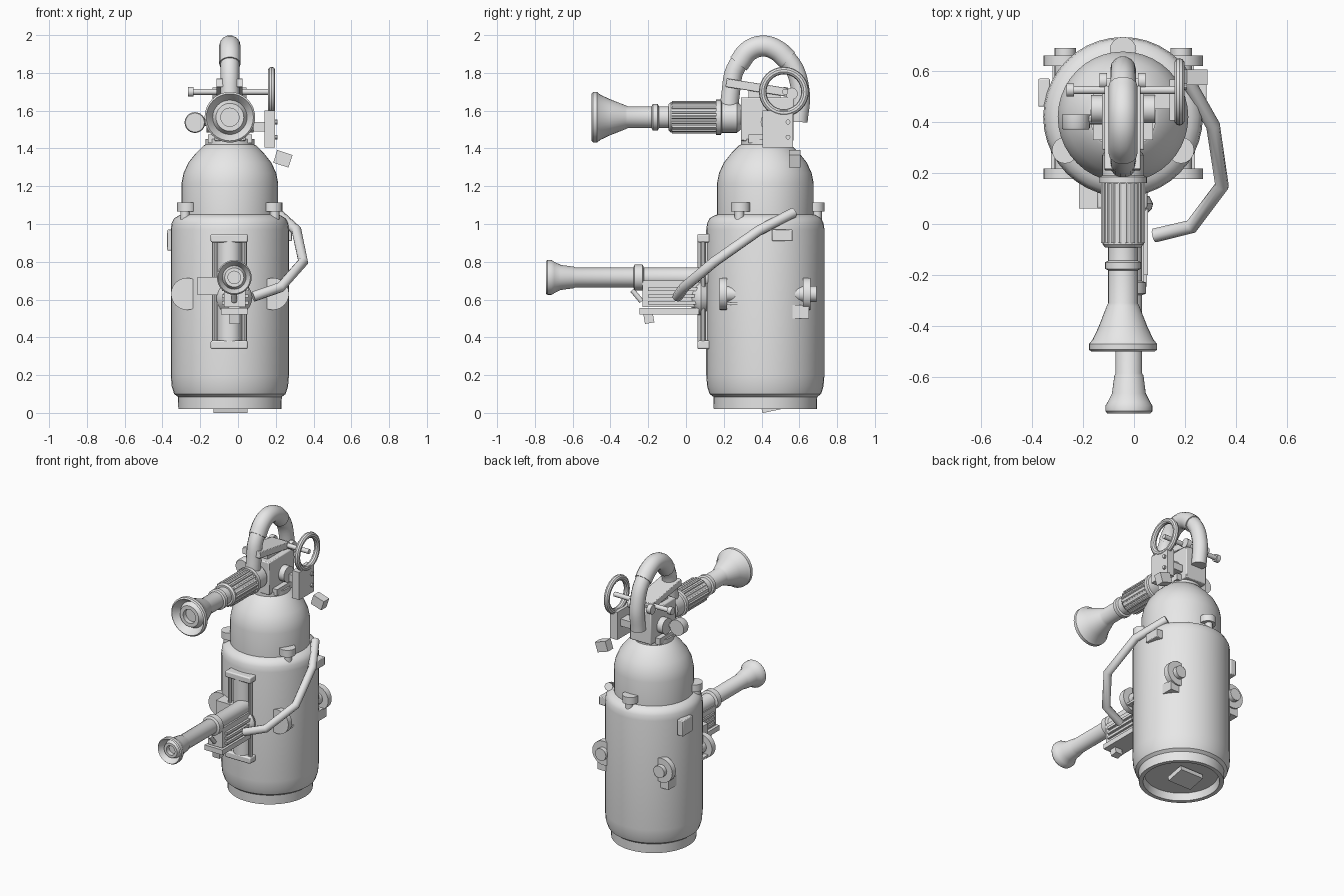
import bpy, bmesh, math
from mathutils import Vector, Matrix

if "Cube" in bpy.data.objects:
    bpy.data.objects.remove(bpy.data.objects["Cube"])

CX, CY = -0.043, 0.42          # tank axis
GREY = bpy.data.materials.new("light grey")
GREY.diffuse_color = (0.8, 0.8, 0.8, 1)
GREY.use_nodes = True
GREY.node_tree.nodes["Principled BSDF"].inputs["Base Color"].default_value = GREY.diffuse_color


def finish(name, bm, bevel=0.0):
    bmesh.ops.recalc_face_normals(bm, faces=bm.faces)
    me = bpy.data.meshes.new(name)
    bm.to_mesh(me)
    bm.free()
    me.materials.append(GREY)
    ob = bpy.data.objects.new(name, me)
    bpy.context.collection.objects.link(ob)
    bpy.ops.object.select_all(action='DESELECT')
    bpy.context.view_layer.objects.active = ob
    ob.select_set(True)
    bpy.ops.object.shade_smooth_by_angle(angle=math.radians(32))
    if bevel:
        m = ob.modifiers.new("bevel", 'BEVEL')
        m.width, m.segments = bevel, 2
    return ob


def lathe(name, profile, origin, axis='Z', n=32):
    """Revolve (radius, height) points about an axis through origin."""
    bm = bmesh.new()
    vs = [bm.verts.new((r, 0, h)) for r, h in profile]
    es = [bm.edges.new(p) for p in zip(vs, vs[1:])]
    bmesh.ops.spin(bm, geom=vs + es, cent=(0, 0, 0), axis=(0, 0, 1),
                   angle=math.tau, steps=n, use_merge=False)
    bmesh.ops.remove_doubles(bm, verts=bm.verts, dist=1e-5)
    q = Vector((0, 0, 1)).rotation_difference(Vector(
        {'X': (1, 0, 0), 'Y': (0, 1, 0), 'Z': (0, 0, 1)}[axis]))
    bm.transform(Matrix.Translation(origin) @ q.to_matrix().to_4x4())
    return finish(name, bm)


def cyl(name, r, a, b, n=24):
    """Capped cylinder from a to b."""
    a, b = Vector(a), Vector(b)
    bm = bmesh.new()
    bmesh.ops.create_cone(bm, cap_ends=True, segments=n, radius1=r, radius2=r,
                          depth=(b - a).length)
    q = Vector((0, 0, 1)).rotation_difference(b - a)
    bm.transform(Matrix.Translation((a + b) / 2) @ q.to_matrix().to_4x4())
    return finish(name, bm)


def box(name, lo, hi, rot=(0, 'X'), bevel=0.0):
    lo, hi = Vector(lo), Vector(hi)
    bm = bmesh.new()
    bmesh.ops.create_cube(bm, size=1, matrix=Matrix.Diagonal((*(hi - lo), 1)))
    bm.transform(Matrix.Translation((lo + hi) / 2)
                 @ Matrix.Rotation(math.radians(rot[0]), 4, rot[1]))
    return finish(name, bm, bevel)


def tube(name, pts, r, smooth=False, res=3):
    cu = bpy.data.curves.new(name, 'CURVE')
    cu.dimensions, cu.bevel_depth, cu.bevel_resolution = '3D', r, res
    cu.use_fill_caps = True
    cu.resolution_u = 6
    sp = cu.splines.new('BEZIER' if smooth else 'POLY')
    if smooth:
        sp.bezier_points.add(len(pts) - 1)
        for p, c in zip(sp.bezier_points, pts):
            p.co = c
            p.handle_left_type = p.handle_right_type = 'AUTO'
    else:
        sp.points.add(len(pts) - 1)
        for p, c in zip(sp.points, pts):
            p.co = (*c, 1)
    cu.materials.append(GREY)
    ob = bpy.data.objects.new(name, cu)
    bpy.context.collection.objects.link(ob)
    return ob


def ring(name, R, r, origin, axis):
    pts = [(R + r * math.cos(t * math.tau / 10), r * math.sin(t * math.tau / 10))
           for t in range(11)]
    return lathe(name, pts, origin, axis)


# Tank: recessed foot, rounded body, shoulder, dome and neck
lathe("tank", [(0, .07), (.235, .07), (.245, .02), (.273, .02), (.275, .085), (.295, .10),
               (.308, .14), (.313, .20), (.313, .97), (.308, 1.005), (.295, 1.03), (.27, 1.045),
               (.256, 1.05), (.256, 1.215), (.245, 1.27), (.22, 1.325), (.18, 1.375), (.14, 1.415),
               (.13, 1.42), (.13, 1.45), (0, 1.45)], (CX, CY, 0), n=40)
box("foot_plate", (-.13, .40, .012), (.05, .53, .045), (12, 'X'))

# Shoulder lugs, three around the tank
for k in range(3):
    a = math.radians(90 + 120 * k)
    d = Vector((math.cos(a), math.sin(a), 0))
    p = Vector((CX, CY, 0)) + d * .262
    cyl("shoulder_lug", .052, p + Vector((0, 0, 1.065)), p + Vector((0, 0, 1.115)), 16)
    cyl("lug_stem", .025, p + d * .012 + Vector((0, 0, 1.0)), p + d * .012 + Vector((0, 0, 1.07)), 12)

# Side knobs: disc, stem and small shelf, two left and two right
for x in (-.27, .185):
    for y, y0, y1 in ((.197, .19, .31), (.64, .56, .69)):
        cyl("knob_disc", .085, (x, y - .02, .63), (x, y + .02, .63))
        cyl("knob_stem", .042, (x, y0, .63), (x, y1, .63), 16)
    box("knob_shelf", (x - .055, .18, .57), (x + .055, .31, .585))
    box("knob_foot", (x - .05, .55, .50), (x + .05, .65, .57))

# Small boxes on the tank sides
box("left_box", (-.375, .46, .86), (-.33, .57, .97), bevel=.005)
box("right_box", (.21, .455, .91), (.285, .565, .97), bevel=.005)

# Sight gauge on the front
cyl("sight_tube", .065, (-.045, .125, .36), (-.045, .125, .94))
for z in (.36, .925):
    box("sight_clamp", (-.145, .06, z - .022), (.052, .17, z + .022), bevel=.008)
for x in (-.125, .035):
    cyl("sight_rod", .013, (x, .09, .36), (x, .09, .94), 10)

# Valve head
box("valve_block", (-.125, .29, 1.44), (.04, .57, 1.67), bevel=.006)
box("valve_base", (-.16, .33, 1.43), (.075, .52, 1.475))
for s in (-1, 1):
    cyl("valve_port", .055, (CX, .45, 1.54), (CX + s * .125, .45, 1.54), 16)
box("trigger_bar", (-.115, .21, 1.70), (.025, .54, 1.745), (-9, 'X'), .004)
box("trigger_post", (-.09, .33, 1.66), (0, .50, 1.71))
cyl("valve_stem", .016, (-.26, .525, 1.70), (.19, .525, 1.70), 12)
cyl("stem_cap", .026, (-.265, .525, 1.70), (-.235, .525, 1.70), 12)
for x in (-.12, .03):
    cyl("stem_bracket", .032, (x - .015, .56, 1.69), (x + .015, .56, 1.69), 12)

# Handwheel and its side plate
ring("handwheel", .112, .02, (.178, .518, 1.70), 'X')
box("side_plate", (.14, .405, 1.405), (.195, .567, 1.60))
box("plate_arm", (.03, .45, 1.49), (.145, .53, 1.54))
for z in (1.46, 1.54):
    cyl("plate_bolt", .013, (.19, .54, z), (.208, .54, z), 10)
box("hanging_tag", (.195, .545, 1.31), (.28, .605, 1.38), (18, 'Y'))

# Pressure gauge
lathe("gauge", [(0, 0), (.05, 0), (.055, .008), (.055, .06), (0, .06)], (-.228, .37, 1.537), 'Y', 24)
cyl("gauge_pipe", .02, (-.228, .41, 1.537), (-.10, .41, 1.537), 10)

# Carrying arch
arch = [(CX, .228, 1.56), (CX, .235, 1.68), (CX, .275, 1.845), (CX, .41, 1.943), (CX, .54, 1.87),
        (CX, .605, 1.71), (CX, .595, 1.54)]
tube("arch_pipe", arch, .05, True, 5)
tube("arch_sleeve", [(CX, .278, 1.848), (CX, .335, 1.918), (CX, .41, 1.942), (CX, .48, 1.92),
                     (CX, .54, 1.868)], .057, True, 5)


def nozzle(label, x, z, y0, y1, y2, R, r):
    """Flared horn with rounded lip and inner discs, then a straight tube."""
    n = y1 - y0
    lathe(label + "_horn", [(0, .05), (R * .36, .05), (R * .36, .018), (R * .55, .018), (R * .68, .05),
                            (R * .86, .012), (R * .93, 0), (R, .008), (R, .03), (R * .9, .045),
                            (R * .72, n * .5), (r * 1.1, n * .94), (r, n), (r, y2 - y0), (0, y2 - y0)],
          (x, y0, z), 'Y')


# Upper nozzle with ribbed grip
nozzle("upper", CX, 1.565, -.50, -.31, -.08, .134, .058)
lathe("upper_ring", [(.058, 0), (.07, .006), (.07, .032), (.058, .038)], (CX, -.182, 1.565), 'Y')
lathe("grip_core", [(0, 0), (.07, 0), (.08, .012), (.08, .25), (0, .25)], (CX, -.092, 1.565), 'Y')
for k in range(18):
    a = math.tau * k / 18
    p = Vector((CX + .079 * math.cos(a), 0, 1.565 + .079 * math.sin(a)))
    cyl("grip_rib", .009, p + Vector((0, -.075, 0)), p + Vector((0, .16, 0)), 6)
lathe("grip_collar", [(0, 0), (.093, 0), (.093, .025), (.082, .03), (.082, .11), (.065, .13),
                      (0, .13)], (CX, .16, 1.565), 'Y')

# Lower nozzle with collar
nozzle("lower", -.02, .717, -.742, -.585, .12, .092, .052)
lathe("lower_collar", [(.05, 0), (.068, .008), (.068, .05), (.05, .058)], (-.02, -.28, .717), 'Y')

# Lower mount: housing, side ribs, wheel and tag
box("mount_housing", (-.075, -.23, .56), (.04, .07, .70))
box("mount_base", (-.09, -.245, .52), (.05, .07, .555))
for z in (.575, .61, .645):
    box("mount_rib", (-.085, -.2, z), (.055, .06, z + .018))
box("mount_side_block", (-.215, .06, .625), (-.07, .16, .72))
lathe("mount_wheel", [(0, 0), (.06, 0), (.09, .03), (.095, .05), (.08, .08), (0, .08)],
      (-.02, .03, .61), 'Y')
tube("tag_link", [(-.02, -.285, .65), (-.02, -.235, .59)], .014)
box("lower_tag", (-.045, -.222, .475), (.01, -.172, .53), (10, 'X'))

# Bent lever pipe from the side of the tank to the lower mount
tube("bent_pipe", [(.205, .57, 1.06), (.31, .385, .965), (.345, .15, .80), (.225, -.01, .665),
                   (.08, -.045, .615)], .028, False, 2)
